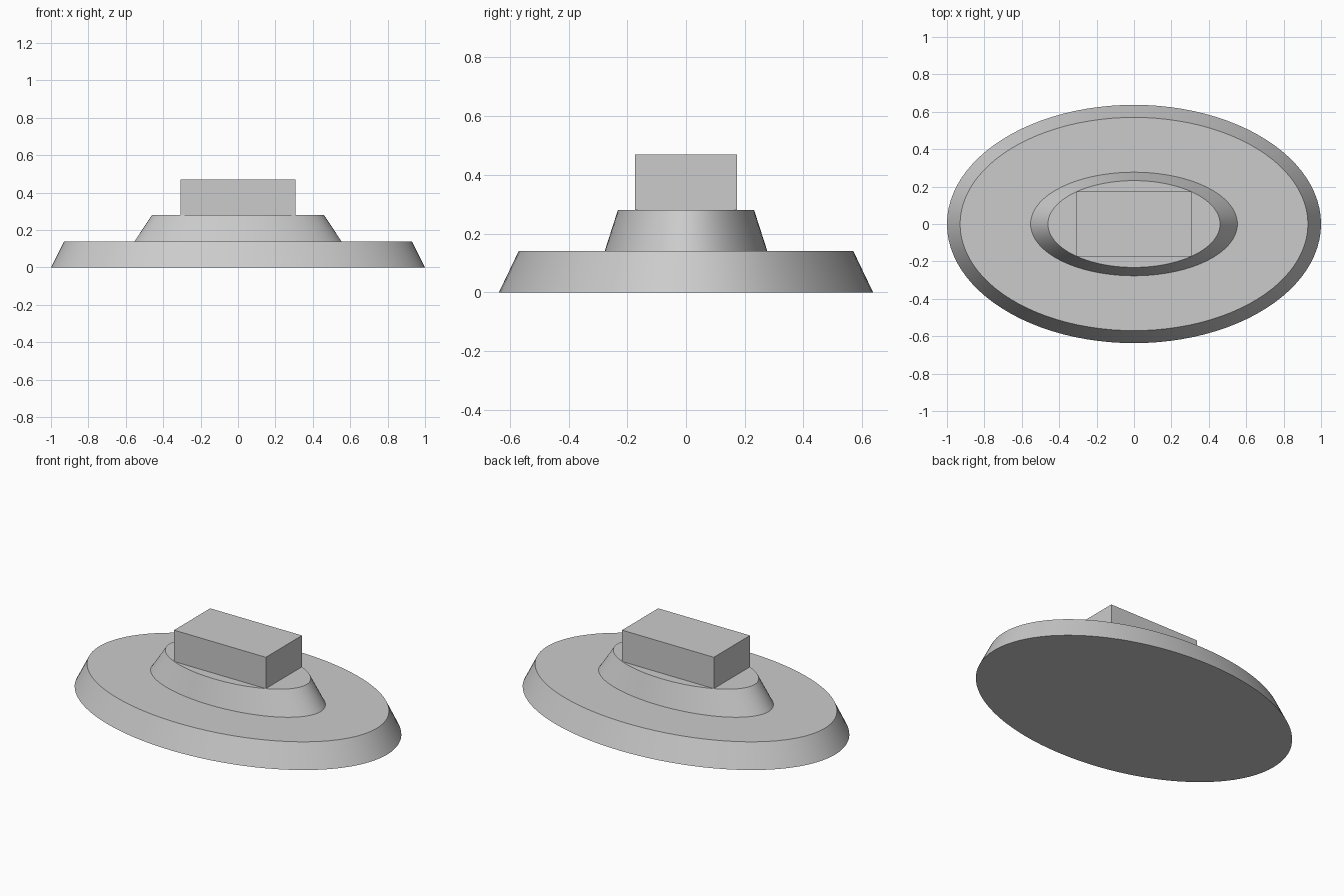
import bpy
import bmesh
import math
from mathutils import Matrix

cube = bpy.data.objects.get("Cube")
if cube:
    bpy.data.objects.remove(cube, do_unlink=True)

SEGMENTS = 96

grey = bpy.data.materials.new("plain_grey")
grey.use_nodes = True
colour = (0.6, 0.6, 0.6, 1)
grey.diffuse_color = colour
grey.node_tree.nodes["Principled BSDF"].inputs["Base Color"].default_value = colour


def add_object(name, bm):
    bmesh.ops.recalc_face_normals(bm, faces=bm.faces)
    mesh = bpy.data.meshes.new(name)
    bm.to_mesh(mesh)
    bm.free()
    mesh.materials.append(grey)
    obj = bpy.data.objects.new(name, mesh)
    bpy.context.collection.objects.link(obj)
    return obj


def oval_tier(name, lower, upper, z0, z1):
    """Tapered oval; lower and upper are (x, y) radii."""
    bm = bmesh.new()
    rings = []
    for (rx, ry), z in ((lower, z0), (upper, z1)):
        angles = [math.tau * i / SEGMENTS for i in range(SEGMENTS)]
        rings.append([bm.verts.new((rx * math.cos(a), ry * math.sin(a), z)) for a in angles])
        bm.faces.new(rings[-1])
    low, top = rings
    for i in range(SEGMENTS):
        j = (i + 1) % SEGMENTS
        bm.faces.new((low[i], low[j], top[j], top[i]))
    obj = add_object(name, bm)
    bpy.ops.object.select_all(action="DESELECT")
    obj.select_set(True)
    bpy.context.view_layer.objects.active = obj
    bpy.ops.object.shade_smooth_by_angle(angle=math.radians(30))


# Two stacked oval tiers
oval_tier("base_tier", (1.0, 0.637), (0.93, 0.57), 0, 0.14)
oval_tier("upper_tier", (0.553, 0.277), (0.46, 0.232), 0.14, 0.28)

# Rectangular block on top
bm = bmesh.new()
bmesh.ops.create_cube(bm, size=1, matrix=Matrix.Translation((0, 0, 0.375))
                      @ Matrix.Diagonal((0.615, 0.346, 0.19, 1)))
add_object("top_block", bm)
